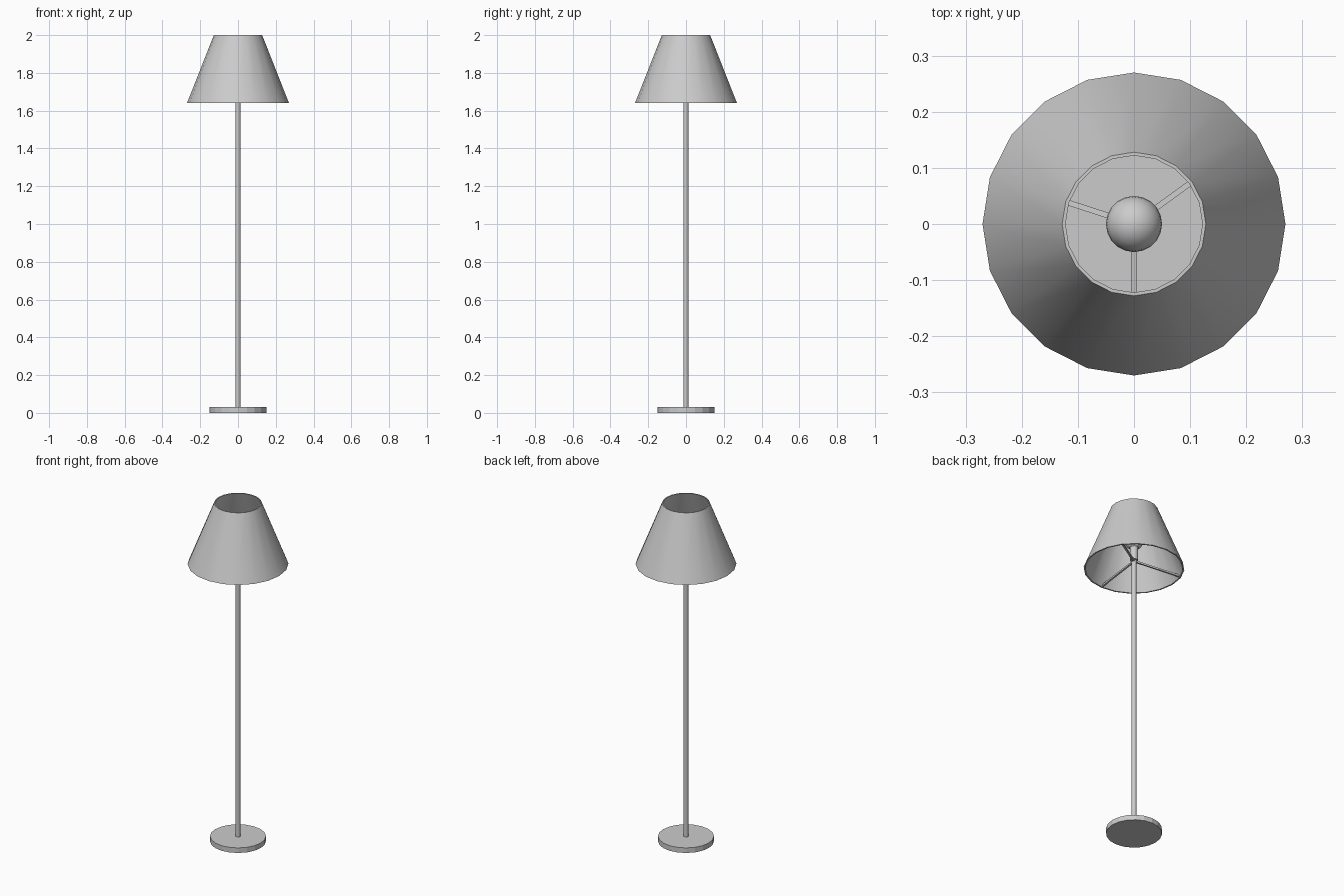
import bpy, bmesh, math
from mathutils import Vector

if "Cube" in bpy.data.objects:
    bpy.data.objects.remove(bpy.data.objects["Cube"])


def lathe(name, profile, sides, closed=False, smooth=True):
    """Revolve (radius, z) points around the z axis."""
    bm = bmesh.new()
    rings = []
    for r, z in profile:
        if r == 0:
            rings.append([bm.verts.new((0, 0, z))] * sides)
        else:
            rings.append([bm.verts.new((r * math.cos(math.tau * i / sides),
                                        r * math.sin(math.tau * i / sides), z))
                          for i in range(sides)])
    pairs = list(zip(rings, rings[1:]))
    if closed:
        pairs.append((rings[-1], rings[0]))
    for a, b in pairs:
        for i in range(sides):
            j = (i + 1) % sides
            bm.faces.new(list(dict.fromkeys((a[i], a[j], b[j], b[i]))))
    # cap open ends
    if not closed:
        for ring, pt in ((rings[0], profile[0]), (rings[-1], profile[-1])):
            if pt[0] > 0:
                bm.faces.new(ring)
    bmesh.ops.recalc_face_normals(bm, faces=bm.faces)
    return finish(name, bm, smooth)


def finish(name, bm, smooth=False):
    me = bpy.data.meshes.new(name)
    bm.to_mesh(me)
    bm.free()
    ob = bpy.data.objects.new(name, me)
    bpy.context.collection.objects.link(ob)
    if smooth:
        bpy.ops.object.select_all(action='DESELECT')
        ob.select_set(True)
        bpy.context.view_layer.objects.active = ob
        bpy.ops.object.shade_smooth_by_angle(angle=math.radians(35))
    return ob


def bar(name, a, b, width):
    """Square bar between two points."""
    a, b = Vector(a), Vector(b)
    bm = bmesh.new()
    bmesh.ops.create_cube(bm, size=1)
    bmesh.ops.scale(bm, verts=bm.verts, vec=((b - a).length, width, width))
    ob = finish(name, bm)
    ob.location = (a + b) / 2
    d = b - a
    ob.rotation_euler = (0, -math.atan2(d.z, math.hypot(d.x, d.y)), math.atan2(d.y, d.x))
    return ob


# Base disc and pole
lathe("base", [(0.15, 0), (0.15, 0.03)], 20, smooth=False)
lathe("pole", [(0.013, 0.03), (0.013, 1.70)], 12)

# Socket and bulb
lathe("bulb_socket", [(0.022, 1.69), (0.022, 1.77)], 16)
bulb = [(0.02, 1.77)]
for k in range(2, 13):
    t = math.pi * k / 12
    bulb.append((0.05 * math.sin(t) if k < 12 else 0, 1.81 - 0.05 * math.cos(t)))
lathe("bulb", bulb, 20)

# Thin-walled conical shade
lathe("shade", [(0.27, 1.64), (0.128, 2.0), (0.122, 2.0), (0.262, 1.64)], 20, closed=True)

# Three spokes from the pole to the lower rim
for n, deg in enumerate((36, 162, 270)):
    c, s = math.cos(math.radians(deg)), math.sin(math.radians(deg))
    bar(f"shade_spoke_{n + 1}", (0.005 * c, 0.005 * s, 1.685),
        (0.262 * c, 0.262 * s, 1.65), 0.01)
